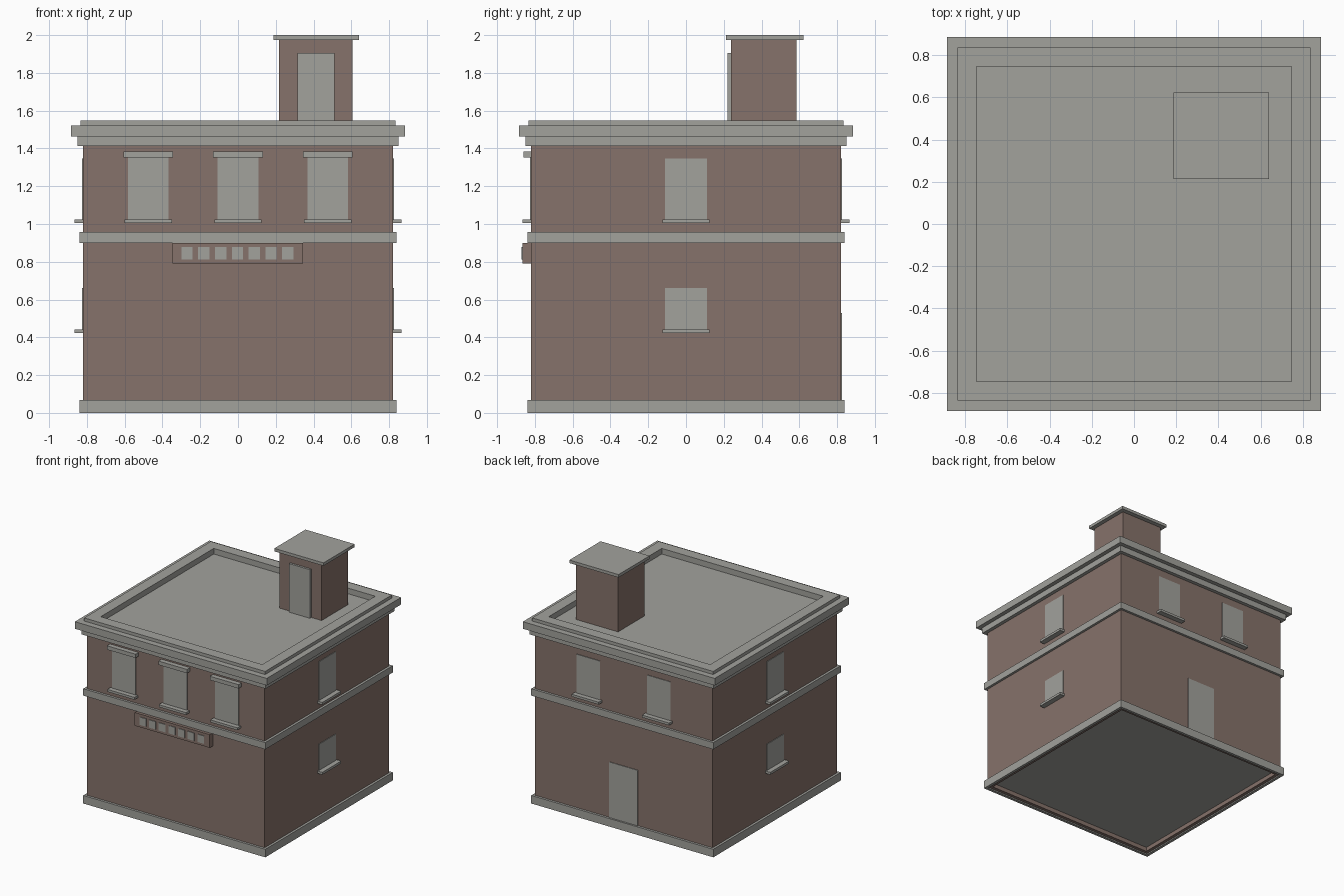
import bpy
import bmesh
from mathutils import Matrix
from math import pi

cube = bpy.data.objects.get("Cube")
if cube:
    bpy.data.objects.remove(cube, do_unlink=True)


def material(name, color):
    m = bpy.data.materials.new(name)
    m.use_nodes = True
    m.diffuse_color = color
    m.node_tree.nodes["Principled BSDF"].inputs["Base Color"].default_value = color
    return m


STONE = material("grey stone", (0.36, 0.36, 0.335, 1))
BRICK = material("brown brick", (0.24, 0.17, 0.145, 1))


def finish(name, bm, mat):
    bmesh.ops.recalc_face_normals(bm, faces=bm.faces)
    mesh = bpy.data.meshes.new(name)
    bm.to_mesh(mesh)
    bm.free()
    mesh.materials.append(mat)
    obj = bpy.data.objects.new(name, mesh)
    bpy.context.collection.objects.link(obj)
    return obj


def box(name, x, y, z, mat, turn=0):
    """Box from (min, max) ranges, turned about the z axis."""
    bm = bmesh.new()
    size = [b - a for a, b in (x, y, z)]
    mid = [(a + b) / 2 for a, b in (x, y, z)]
    place = Matrix.Rotation(turn, 4, "Z") @ Matrix.Translation(mid) @ Matrix.Diagonal((*size, 1))
    bmesh.ops.create_cube(bm, size=1, matrix=place)
    return finish(name, bm, mat)


def frame(name, outer, inner, z0, z1, mat):
    """Square ring, open in the middle."""
    bm = bmesh.new()
    signs = ((-1, -1), (1, -1), (1, 1), (-1, 1))
    loops = [[bm.verts.new((r * sx, r * sy, z)) for sx, sy in signs]
             for r, z in ((outer, z0), (outer, z1), (inner, z1), (inner, z0))]
    for k in range(4):
        a, b = loops[k], loops[(k + 1) % 4]
        for i in range(4):
            j = (i + 1) % 4
            bm.faces.new((a[i], a[j], b[j], b[i]))
    return finish(name, bm, mat)


W = 0.82            # half width of the walls
PLATE = 0.005       # thickness of flat panes


def opening(name, x, width, z0, z1, turn, sill=True, lintel=False):
    """Flat pane on a wall, with optional sill and lintel."""
    h = width / 2
    box(name, (x - h, x + h), (-W - PLATE, -W + 0.01), (z0, z1), STONE, turn)
    if sill:
        box(name + "_sill", (x - 0.125, x + 0.125), (-0.865, -W + 0.01),
            (z0 - 0.005, z0 + 0.015), STONE, turn)
    if lintel:
        box(name + "_lintel", (x - 0.132, x + 0.132), (-0.86, -W + 0.01),
            (z1 - 0.002, z1 + 0.03), STONE, turn)


# Walls, underside and bands
box("walls", (-W, W), (-W, W), (0.05, 1.42), BRICK)
frame("wall_foot", W, 0.79, 0.01, 0.05, BRICK)
box("floor", (-0.79, 0.79), (-0.79, 0.79), (0.045, 0.055), STONE)
frame("base_trim", 0.84, W - 0.003, 0, 0.067, STONE)
frame("belt_course", 0.84, W - 0.01, 0.9, 0.957, STONE)

# Stepped cornice around a sunken roof
box("roof", (-0.75, 0.75), (-0.75, 0.75), (1.415, 1.5), STONE)
frame("lower_cornice", 0.85, 0.745, 1.412, 1.462, STONE)
frame("upper_cornice", 0.885, 0.745, 1.462, 1.521, STONE)
frame("parapet", 0.835, 0.745, 1.521, 1.547, STONE)

# Front windows
for i, x in enumerate((-0.475, 0, 0.475)):
    opening(f"front_window_{i + 1}", x, 0.215, 1.01, 1.355, 0, lintel=True)

# Side windows on both storeys
for side, turn in (("left", pi / 2), ("right", -pi / 2)):
    opening(f"{side}_upper_window", 0, 0.22, 1.01, 1.348, turn)
    opening(f"{side}_lower_window", 0, 0.22, 0.427, 0.66, turn)

# Back windows and door
for i, x in enumerate((-0.325, 0.325)):
    opening(f"back_window_{i + 1}", x, 0.215, 1.01, 1.348, pi)
opening("back_door", 0, 0.265, 0.06, 0.53, pi, sill=False)

# Sign board with plain tiles
box("sign_board", (-0.347, 0.345), (-0.865, -W + 0.01), (0.79, 0.9), BRICK)
for i in range(7):
    x = -0.27 + i * 0.089
    box(f"sign_tile_{i + 1}", (x - 0.03, x + 0.03), (-0.87, -0.86), (0.812, 0.877), STONE)

# Roof hut
box("hut_walls", (0.217, 0.605), (0.238, 0.585), (1.49, 1.98), BRICK)
box("hut_cap", (0.187, 0.64), (0.212, 0.622), (1.975, 2.0), STONE)
box("hut_door", (0.316, 0.51), (0.22, 0.25), (1.49, 1.905), STONE)
